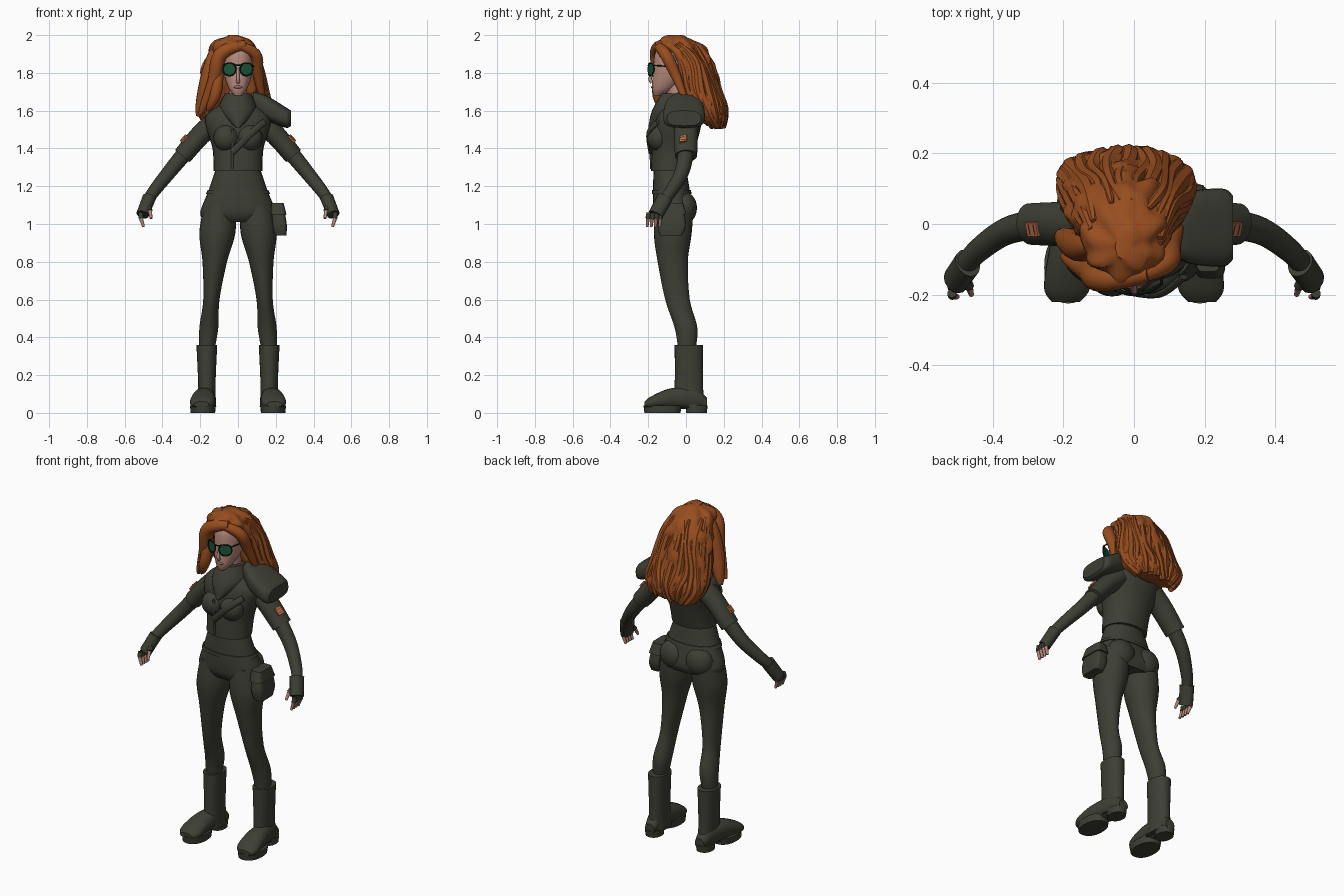
import bpy, bmesh, math, random
from mathutils import Vector, Matrix, noise

random.seed(4)
if "Cube" in bpy.data.objects:
    bpy.data.objects.remove(bpy.data.objects["Cube"], do_unlink=True)
parts = []


def material(name, red, green, blue):
    mat = bpy.data.materials.new(name)
    mat.use_nodes = True
    colour = (red, green, blue, 1)
    mat.diffuse_color = colour
    shader = next(node for node in mat.node_tree.nodes if node.type == 'BSDF_PRINCIPLED')
    shader.inputs["Base Color"].default_value = colour
    return mat


olive = material("olive cloth", .047, .049, .034)
copper = material("copper hair", .31, .075, .014)
skin = material("skin", .46, .25, .2)
lip_pink = material("lip pink", .36, .14, .12)
lens_green = material("lens green", .01, .1, .04)
black = material("frame black", .01, .01, .01)
orange = material("patch orange", .5, .15, .06)


def finish(name, bm, mat, mirror=False):
    bmesh.ops.recalc_face_normals(bm, faces=bm.faces)
    mesh = bpy.data.meshes.new(name)
    bm.to_mesh(mesh)
    bm.free()
    mesh.materials.append(mat)
    obj = bpy.data.objects.new(name, mesh)
    bpy.context.scene.collection.objects.link(obj)
    if mirror:
        obj.modifiers.new("Mirror", 'MIRROR').use_mirror_merge = False
    parts.append(obj)


def resample(rows, steps=6):
    """Pass a smooth curve through rows of numbers."""
    out = []
    last = len(rows) - 1
    for i in range(last):
        quad = [rows[max(i - 1, 0)], rows[i], rows[i + 1], rows[min(i + 2, last)]]
        for step in range(steps):
            t = step / steps
            out.append([b + t * (c - a) / 2 + t * t * (a - 2.5 * b + 2 * c - d / 2)
                        + t ** 3 * (1.5 * (b - c) + (d - a) / 2)
                        for a, b, c, d in zip(*quad)])
    return out + [list(rows[last])]


def bridge(name, rings, mat, mirror=False):
    """Join rings of points into a capped tube."""
    bm = bmesh.new()
    loops = [[bm.verts.new(point) for point in ring] for ring in rings]
    count = len(loops[0])
    for low, high in zip(loops, loops[1:]):
        for i in range(count):
            j = (i + 1) % count
            bm.faces.new((low[i], low[j], high[j], high[i]))
    bm.faces.new(loops[0])
    bm.faces.new(loops[-1])
    finish(name, bm, mat, mirror)


def circle(sides):
    return [(math.cos(math.tau * i / sides), math.sin(math.tau * i / sides))
            for i in range(sides)]


def loft(name, rows, mat, axis=2, centre=0, lean=0, power=2.2, mirror=False, sides=28, rough=0):
    """Rows hold a station on the axis, a half width, and two limits across it."""
    rings = []
    for station, half, near, far in resample(rows):
        ring = []
        for c, s in circle(sides):
            a = centre + lean * station + half * math.copysign(abs(c) ** (2 / power), c)
            b = (near + far) / 2 + (far - near) / 2 * math.copysign(abs(s) ** (2 / power), s)
            ring.append(Vector(((station, a, b), (a, station, b), (a, b, station))[axis]))
        if rough:
            middle = sum(ring, Vector()) / sides
            ring = [p + (p - middle).normalized() * rough
                    * noise.noise(Vector((p.x * 22, p.y * 22, p.z * 13))) for p in ring]
        rings.append(ring)
    bridge(name, rings, mat, mirror)


def taper(start, end):
    return lambda t: start + (end - start) * t


def swell(radius):
    return lambda t: radius * math.sin(math.pi * (.15 + .8 * t)) ** .7


def tube(name, points, radius, mat, mirror=False, flat=1, sides=14):
    """Sweep a circle along a path; flat scales its depth."""
    spots = [Vector(point) for point in resample(points)]
    last = len(spots) - 1
    rings = []
    for i, spot in enumerate(spots):
        along = spots[min(i + 1, last)] - spots[max(i - 1, 0)]
        u = along.cross(Vector((.1, 1, .2))).normalized()
        v = u.cross(along).normalized() * flat
        rings.append([spot + radius(i / last) * (u * c + v * s) for c, s in circle(sides)])
    bridge(name, rings, mat, mirror)


def ball(name, place, radii, mat, mirror=False):
    bm = bmesh.new()
    shape = Matrix.Translation(place) @ Matrix.Diagonal((*radii, 1))
    bmesh.ops.create_uvsphere(bm, u_segments=24, v_segments=14, radius=1, matrix=shape)
    finish(name, bm, mat, mirror)


def plate(name, place, size, turn, mat, mirror=False):
    bm = bmesh.new()
    shape = Matrix.Translation(place) @ turn @ Matrix.Diagonal((*size, 1))
    bmesh.ops.create_cube(bm, size=1, matrix=shape)
    finish(name, bm, mat, mirror)


# Head, neck and facial features
loft("head", [(1.68, .02, -.17, -.13), (1.72, .05, -.18, -.06), (1.8, .075, -.175, .02),
              (1.9, .075, -.165, .03), (1.95, .05, -.13, 0)], skin)
tube("neck", [(0, -.02, 1.55), (0, -.06, 1.74)], taper(.055, .047), skin)
tube("nose", [(0, -.17, 1.82), (0, -.19, 1.77), (0, -.18, 1.75)], taper(.007, .011), skin)
ball("lips", (0, -.177, 1.725), (.023, .008, .008), lip_pink)

# Sunglasses with flat-topped lenses that wrap back at the sides
rim = []
for c, s in circle(20):
    x = .045 + .033 * c
    rim.append(Vector((x, 5 * x * x - .2, min(1.85, 1.82 + .035 * s))))
bridge("lenses", [rim, [p + Vector((0, .005, 0)) for p in rim]], lens_green, True)
wire = taper(.004, .004)
tube("lens_frames", rim + rim[:1], wire, black, True, sides=6)
tube("glasses_temples", [(.077, -.17, 1.84), (.088, -.04, 1.83)], wire, black, True, sides=6)
tube("glasses_bridge", [(-.015, -.2, 1.84), (.015, -.2, 1.84)], wire, black, sides=6)

# Hair: main mass, ridged strands over it, swept front locks
hair_rows = [(1.52, .14, .11, .2), (1.6, .19, .03, .21), (1.7, .18, -.04, .18),
             (1.85, .145, -.08, .135), (1.95, .11, -.17, .08), (2, .03, -.1, -.03)]
hair_centre = -.025
loft("hair_mass", hair_rows, copper, centre=hair_centre, power=2, sides=64, rough=.03)
strands = 17
for n in range(strands):
    path = []
    for j, (z, half, front, back) in enumerate(hair_rows[:-1]):
        angle = math.pi * (1.24 * n / (strands - 1) - .12) + .12 * math.sin(2 * j + n)
        path.append((hair_centre + .9 * half * math.cos(angle),
                     (front + back) / 2 + .45 * (back - front) * math.sin(angle),
                     z + random.uniform(-.01, .01)))
    tube("hair_strand_%d" % n, path, swell(random.uniform(.024, .034)), copper, sides=8)
tube("right_fringe", [(.04, -.14, 1.95), (-.09, -.155, 1.9), (-.13, -.13, 1.75),
                      (-.2, -.09, 1.58)], swell(.038), copper)
tube("right_inner_lock", [(-.1, -.12, 1.88), (-.115, -.15, 1.7), (-.16, -.12, 1.6)],
     swell(.03), copper)
tube("right_outer_lock", [(-.12, -.06, 1.92), (-.16, -.06, 1.75), (-.21, -.03, 1.57)],
     swell(.045), copper)
tube("left_fringe", [(-.01, -.155, 1.95), (.09, -.11, 1.9), (.105, -.06, 1.8),
                     (.13, 0, 1.65)], swell(.032), copper)

# Jacket with bust, cowl, strap and front flap
loft("jacket", [(1.28, .13, -.185, .02), (1.4, .135, -.18, .05), (1.56, .175, -.16, .085),
                (1.64, .08, -.12, .05)], olive)
ball("bust", (.062, -.145, 1.455), (.068, .06, .07), olive, True)
loft("cowl_collar", [(1.51, .01, -.2, -.17), (1.6, .1, -.18, .08), (1.69, .07, -.13, .05)], olive)
tube("chest_strap", [(-.03, -.19, 1.38), (.07, -.2, 1.48), (.14, -.15, 1.54)],
     taper(.018, .018), olive, flat=.5)
tube("front_flap", [(-.03, -.184, 1.29), (-.03, -.188, 1.5)], taper(.007, .007), olive)

# Shoulder guard on the left side only
loft("shoulder_guard", [(.08, .06, 1.6, 1.7), (.15, .1, 1.55, 1.68), (.25, .11, 1.51, 1.62),
                        (.28, .09, 1.52, 1.6)], olive, axis=0, centre=-.01, power=3)

# Sleeves, forearms and sleeve patches
tube("sleeves", [(.12, 0, 1.54), (.2, 0, 1.47), (.294, 0, 1.36)], taper(.058, .05),
     olive, True, flat=1.18, sides=24)
tube("forearms", [(.27, 0, 1.39), (.36, -.02, 1.28), (.44, -.075, 1.18), (.485, -.125, 1.115)],
     taper(.044, .028), olive, True, sides=20)
tilt = Matrix.Rotation(math.radians(48), 4, 'Y') @ Matrix.Rotation(math.radians(15), 4, 'X')
patch = Vector((.287, -.015, 1.452))
plate("sleeve_patches", patch, (.045, .04, .009), tilt, orange, True)
for offset in (-.01, .01):
    shift = tilt @ Vector((offset, 0, .003))
    plate("patch_bars", patch + shift, (.003, .03, .005), tilt, olive, True)

# Gloves, fingers and thumbs
tube("gloves", [(.47, -.11, 1.14), (.505, -.16, 1.05)], taper(.036, .034), olive, True, flat=1.2)
for i in range(4):
    y = -.13 - .022 * i
    middle = (.514, y - .006, 1.03)
    tube("glove_finger_%d" % i, [(.515, y, 1.06), middle], taper(.013, .013), olive, True)
    tube("finger_%d" % i, [middle, (.5, y - .01, .985)], taper(.011, .007), skin, True)
thumb_joint = (.466, -.178, 1.07)
tube("glove_thumb", [(.48, -.15, 1.1), thumb_joint], taper(.016, .014), olive, True)
tube("thumb", [thumb_joint, (.46, -.2, 1.03)], taper(.011, .007), skin, True)

# Trousers: waist, waistband, seat and legs
loft("trouser_waist", [(1.3, .115, -.17, 0), (1.18, .155, -.175, .02), (1.06, .2, -.17, .045),
                       (1.01, .17, -.14, .03)], olive)
loft("waistband", [(1.16, .17, -.181, .03), (1.18, .161, -.18, .025)], olive)
ball("seat", (.085, -.01, 1.085), (.085, .068, .085), olive, True)
loft("legs", [(1.1, .085, -.16, .04), (.95, .095, -.17, .03), (.8, .065, -.15, .01),
              (.6, .043, -.11, .02), (.45, .05, -.06, .06), (.33, .04, -.04, .05)],
     olive, centre=.195, lean=-.09, power=2, mirror=True)

# Hip pouch and its flap on the left side only
loft("hip_pouch", [(.94, .03, -.14, -.02), (1, .038, -.15, 0), (1.11, .03, -.13, -.02)],
     olive, centre=.32, lean=-.1, power=5)
loft("pouch_flap", [(1.05, .042, -.154, .004), (1.11, .033, -.135, -.015)],
     olive, centre=.32, lean=-.1, power=5)

# Boots: shaft, foot, heel and sole
loft("boot_shafts", [(.36, .055, -.06, .09), (.15, .046, -.06, .09), (.03, .05, -.07, .1)],
     olive, centre=.165, mirror=True)
loft("boot_feet", [(.11, .03, .02, .08), (.05, .045, .02, .13), (-.08, .06, .02, .13),
                   (-.18, .065, .02, .09), (-.22, .04, .03, .06)],
     olive, axis=1, centre=.175, lean=-.08, mirror=True)
loft("boot_heels", [(0, .046, 0, .11), (.04, .048, 0, .115)], olive, centre=.17, mirror=True)
loft("boot_soles", [(0, .065, -.22, -.03), (.04, .068, -.225, -.02)],
     olive, centre=.186, mirror=True)

# Smooth shading that keeps hard edges
bpy.ops.object.select_all(action='DESELECT')
for obj in parts:
    obj.select_set(True)
bpy.context.view_layer.objects.active = parts[0]
bpy.ops.object.shade_smooth_by_angle(angle=math.radians(42))
